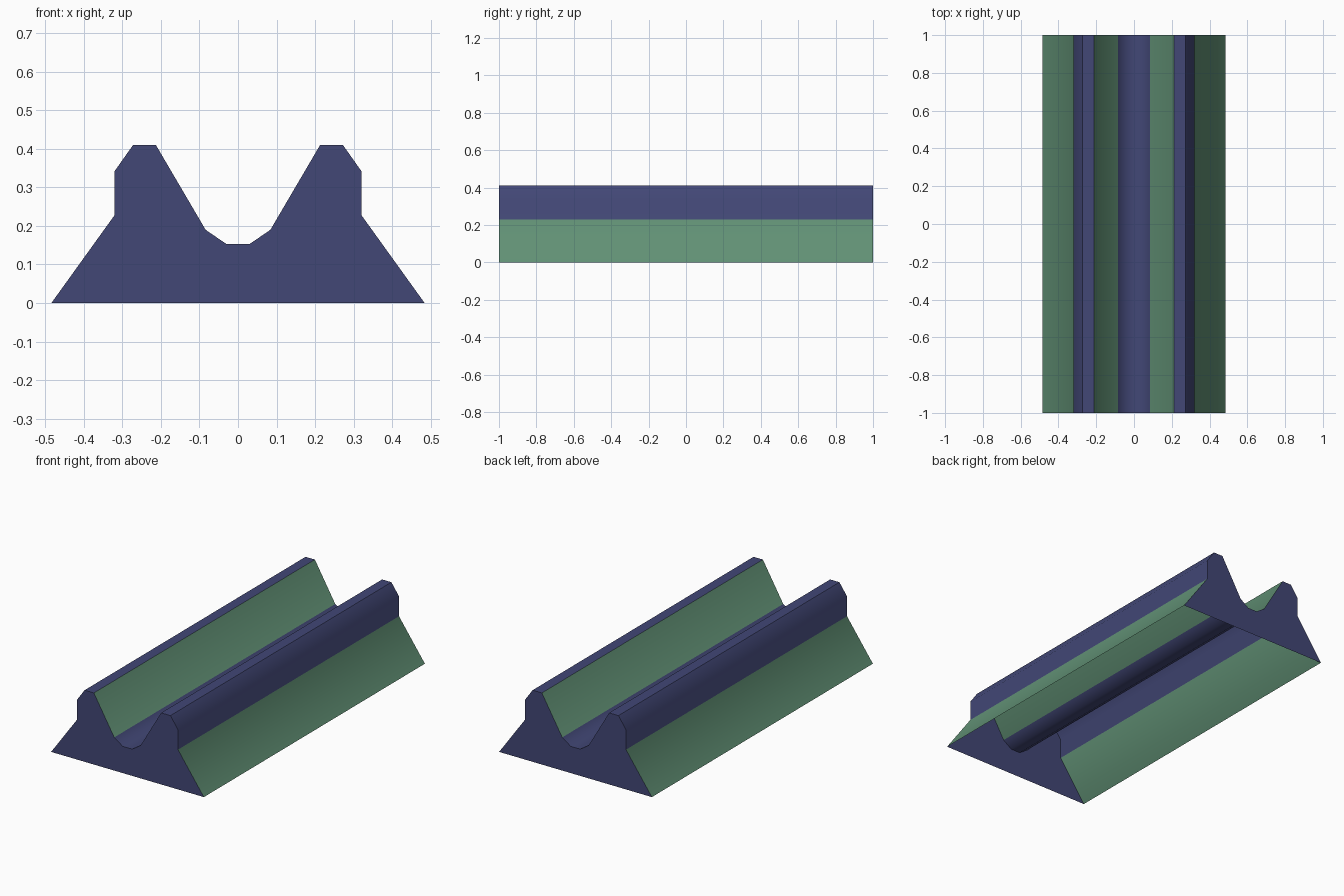
import bpy, bmesh, math

if "Cube" in bpy.data.objects:
    bpy.data.objects.remove(bpy.data.objects["Cube"])


def make_material(name, colour):
    mat = bpy.data.materials.new(name)
    mat.diffuse_color = (*colour, 1.0)
    mat.use_nodes = True
    mat.node_tree.nodes["Principled BSDF"].inputs["Base Color"].default_value = mat.diffuse_color
    return mat


navy = make_material("navy", (0.054, 0.063, 0.180))
green = make_material("green", (0.120, 0.282, 0.178))

# Left half of the cross-section, from the foot up over the ridge into the groove
half = [(-0.484, 0.0), (-0.32, 0.228), (-0.32, 0.342), (-0.272, 0.41),
        (-0.213, 0.41), (-0.084, 0.19), (-0.03, 0.153)]
profile = half + [(-x, z) for x, z in reversed(half)]

bm = bmesh.new()
front = [bm.verts.new((x, -1.0, z)) for x, z in profile]
back = [bm.verts.new((x, 1.0, z)) for x, z in profile]

# Long strips; the underside stays open
last = len(profile) - 1
green_strips = {0, 4, last - 5, last - 1}   # outer skirts and groove walls
for i in range(last):
    face = bm.faces.new((front[i], front[i + 1], back[i + 1], back[i]))
    face.material_index = 1 if i in green_strips else 0

# End caps
bm.faces.new(front)
bm.faces.new(back)
bmesh.ops.recalc_face_normals(bm, faces=bm.faces)

# Normals must point outwards: the groove floor looks up
bm.faces.ensure_lookup_table()
if bm.faces[last // 2].normal.z < 0:
    bmesh.ops.reverse_faces(bm, faces=bm.faces)

mesh = bpy.data.meshes.new("grooved_rail")
bm.to_mesh(mesh)
bm.free()
mesh.materials.append(navy)
mesh.materials.append(green)

rail = bpy.data.objects.new("grooved_rail", mesh)
bpy.context.collection.objects.link(rail)
bpy.context.view_layer.objects.active = rail
rail.select_set(True)
bpy.ops.object.shade_smooth_by_angle(angle=math.radians(40))
